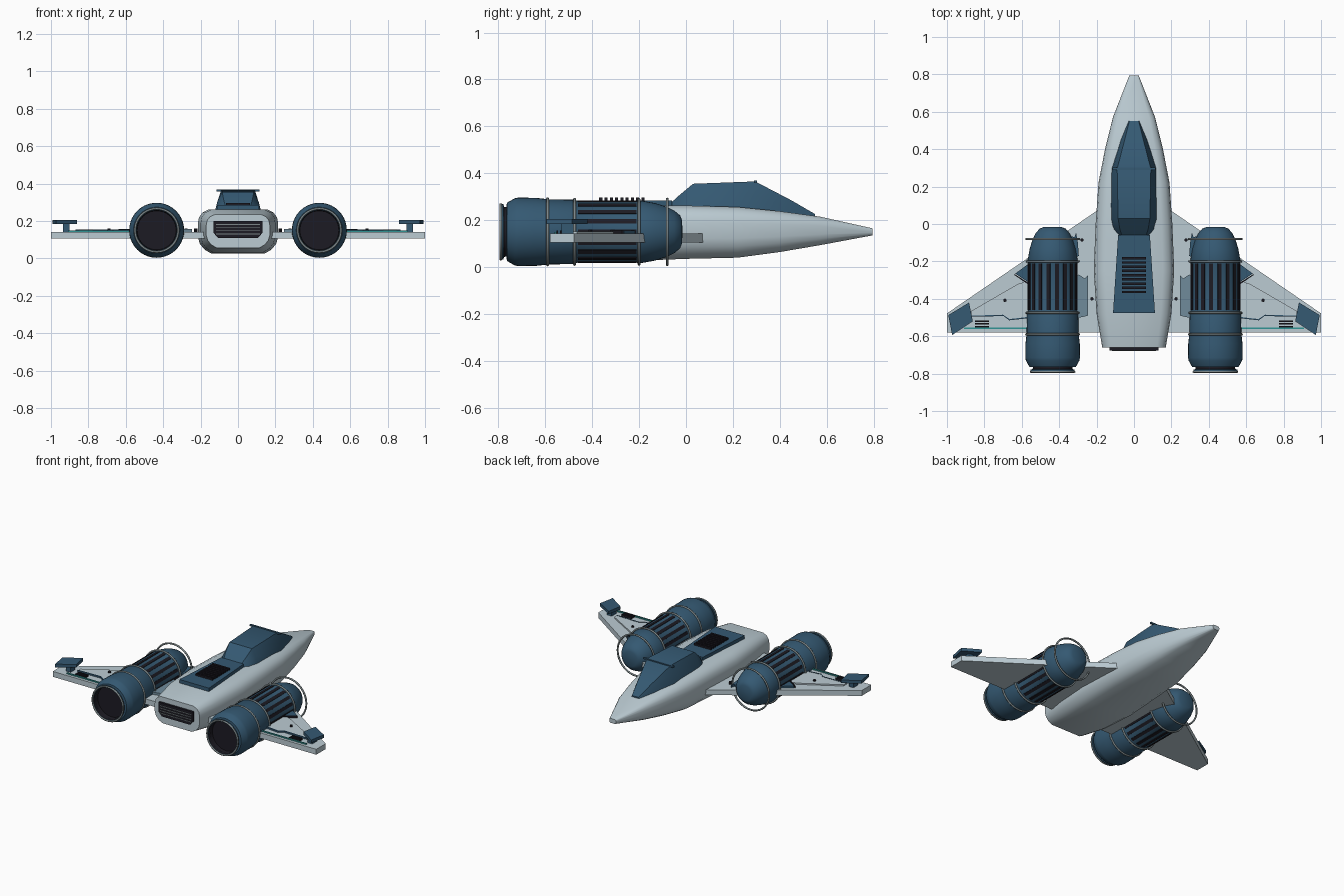
import bpy, bmesh, math
from mathutils import Vector, Matrix

if "Cube" in bpy.data.objects:
    bpy.data.objects.remove(bpy.data.objects["Cube"])


def material(name, rgb):
    m = bpy.data.materials.new(name)
    m.use_nodes = True
    m.diffuse_color = (*rgb, 1)
    m.node_tree.nodes["Principled BSDF"].inputs["Base Color"].default_value = (*rgb, 1)
    return m


HULL = material("pale hull grey", (0.50, 0.60, 0.65))
BLUE = material("deep blue", (0.035, 0.10, 0.17))
DARK = material("near black", (0.012, 0.011, 0.017))
RING = material("ring grey", (0.20, 0.24, 0.25))
PANEL = material("slate blue panel", (0.16, 0.26, 0.33))
TEAL = material("teal trim", (0.03, 0.30, 0.30))


def finish(name, bm, mats, smooth=None):
    bmesh.ops.recalc_face_normals(bm, faces=bm.faces)
    mesh = bpy.data.meshes.new(name)
    bm.to_mesh(mesh)
    bm.free()
    for m in mats:
        mesh.materials.append(m)
    ob = bpy.data.objects.new(name, mesh)
    bpy.context.collection.objects.link(ob)
    if smooth:
        bpy.ops.object.select_all(action='DESELECT')
        ob.select_set(True)
        bpy.context.view_layer.objects.active = ob
        bpy.ops.object.shade_smooth_by_angle(angle=math.radians(smooth))
    return ob


def loft(name, rings, mats, smooth=None, closed=False):
    """Skin a list of equally long point rings; cap both ends unless closed."""
    bm = bmesh.new()
    vs = [[bm.verts.new(p) for p in r] for r in rings]
    n = len(vs[0])
    pairs = list(zip(vs, vs[1:])) + ([(vs[-1], vs[0])] if closed else [])
    for a, b in pairs:
        for i in range(n):
            bm.faces.new((a[i], a[(i + 1) % n], b[(i + 1) % n], b[i]))
    if not closed:
        bm.faces.new(vs[0])
        bm.faces.new(vs[-1])
    return finish(name, bm, mats, smooth)


def prism(name, pts, z0, z1, mat, side=1):
    """Flat plate with the given plan outline, mirrored by side."""
    return loft(name, [[(x * side, y, z) for x, y in pts] for z in (z0, z1)], [mat])


def box(name, x0, x1, y0, y1, z0, z1, mat, side=1):
    return prism(name, [(x0, y0), (x1, y0), (x1, y1), (x0, y1)], z0, z1, mat, side)


def circle(cx, cz, y, r, n=40):
    return [(cx + r * math.cos(2 * math.pi * i / n), y,
             cz + r * math.sin(2 * math.pi * i / n)) for i in range(n)]


def hoop(name, cx, cz, y, r, t, mat):
    """Thin torus around the y axis."""
    rings = []
    for k in range(8):
        a = 2 * math.pi * k / 8
        rings.append(circle(cx, cz, y + t * math.sin(a), r + t * math.cos(a)))
    return loft(name, rings, [mat], 60, closed=True)


# Fuselage: rounded flat section, (y, half width, bottom, top)
half = [(0.72, 1), (0.88, 0.93), (0.97, 0.82), (1, 0.68), (1, 0.38),
        (0.95, 0.22), (0.83, 0.09), (0.66, 0)]
section = half + [(-x, z) for x, z in reversed(half)]
stations = [(-0.66, 0.17, 0.055, 0.235), (-0.48, 0.2, 0.03, 0.26), (-0.25, 0.215, 0.025, 0.262),
            (0, 0.205, 0.035, 0.262), (0.22, 0.19, 0.04, 0.256), (0.40, 0.155, 0.064, 0.238),
            (0.57, 0.113, 0.093, 0.215), (0.795, 0.025, 0.135, 0.165)]
loft("fuselage", [[(w * x, y, b + (t - b) * z) for x, z in section]
                  for y, w, b, t in stations], [HULL], 35)

# Canopy: bevelled trapezoid sections, (y, base half width, top half width, base, top)
canopy = [(-0.075, 0.075, 0.06, 0.24, 0.264), (-0.03, 0.115, 0.075, 0.24, 0.305),
          (0.03, 0.127, 0.085, 0.24, 0.355), (0.295, 0.122, 0.09, 0.23, 0.365),
          (0.45, 0.075, 0.05, 0.21, 0.284), (0.55, 0.032, 0.025, 0.2, 0.226)]
rings = []
for y, w, t, b, h in canopy:
    side = [(t, h), (w * 0.6 + t * 0.4, b + (h - b) * 0.55), (w, b)]
    rings.append([(x, y, z) for x, z in side] + [(-x, y, z) for x, z in reversed(side)])
loft("canopy", rings, [BLUE], 30)
box("canopy_frame_bar", -0.115, 0.115, 0.29, 0.303, 0.358, 0.368, BLUE)

# Spine deck with slatted vent
prism("spine_deck", [(0.085, -0.06), (0.112, -0.475), (-0.112, -0.475), (-0.085, -0.06)],
      0.25, 0.284, BLUE)
for i in range(9):
    y = -0.37 + i * 0.0225
    box(f"spine_vent_slat_{i + 1}", -0.065, 0.065, y, y + 0.013, 0.28, 0.296, DARK)

# Rear grille
loft("rear_grille", [[(x * s, y, z) for x, z in
                      ((0.13, 0.2), (0.13, 0.135), (0.105, 0.108),
                       (-0.105, 0.108), (-0.13, 0.135), (-0.13, 0.2))]
                     for y, s in ((-0.65, 1), (-0.675, 1))], [DARK])
for i in range(4):
    z = 0.128 + i * 0.017
    box(f"grille_bar_{i + 1}", -0.118, 0.118, -0.679, -0.67, z, z + 0.004, RING)

# Engine profile, (y, radius), from the nozzle floor out and forward to the dome
profile = [(-0.75, 0.004), (-0.75, 0.104), (-0.79, 0.108), (-0.79, 0.118), (-0.778, 0.118),
           (-0.776, 0.106), (-0.765, 0.106), (-0.764, 0.124), (-0.73, 0.143), (-0.715, 0.146),
           (-0.64, 0.145), (-0.585, 0.139), (-0.475, 0.137), (-0.462, 0.131), (-0.212, 0.131),
           (-0.2, 0.135), (-0.13, 0.122), (-0.085, 0.108), (-0.05, 0.091), (-0.025, 0.07),
           (-0.017, 0.05), (-0.015, 0.004)]
EX, EZ = 0.435, 0.15

for s, label in ((1, "left"), (-1, "right")):
    cx = EX * s
    # Engine body, dark inside the nozzle and in the neck
    eng = loft(f"{label}_engine", [circle(cx, EZ, y, r) for y, r in profile], [BLUE, DARK], 35)
    for p in eng.data.polygons:
        r = math.hypot(p.center.x - cx, p.center.z - EZ)
        if p.center.y < -0.74 and r < 0.108:
            p.material_index = 1
    # Dark slots around the middle of the engine
    bm = bmesh.new()
    for k in range(18):
        a = 2 * math.pi * k / 18
        spot = Vector((cx + 0.130 * math.cos(a), -0.335, EZ + 0.130 * math.sin(a)))
        turn = Matrix.Rotation(-a, 4, 'Y')
        bmesh.ops.create_cube(bm, size=1, matrix=Matrix.Translation(spot) @ turn
                              @ Matrix.Diagonal((0.008, 0.25, 0.02, 1)))
    finish(f"{label}_engine_slots", bm, [DARK])
    # Engine hoops
    for i, (y, r) in enumerate(((-0.79, 0.116), (-0.59, 0.141), (-0.475, 0.139),
                                (-0.2, 0.138), (-0.08, 0.14))):
        hoop(f"{label}_engine_hoop_{i + 1}", cx, EZ, y, r, 0.006, RING)

    # Wing
    prism(f"{label}_wing", [(0.17, 0.09), (0.2, 0.07), (1, -0.478), (1, -0.58), (0.17, -0.58)],
          0.105, 0.142, HULL, s)
    # Raised outer wing panel with a blue inner corner
    prism(f"{label}_wing_panel", [(0.55, -0.30), (0.62, -0.32), (0.87, -0.465), (0.87, -0.49),
                                  (0.7, -0.485), (0.665, -0.508), (0.55, -0.495)],
          0.14, 0.151, HULL, s)
    prism(f"{label}_wing_corner", [(0.56, -0.21), (0.635, -0.265), (0.56, -0.315)],
          0.14, 0.155, BLUE, s)
    prism(f"{label}_wing_seam", [(0.56, -0.318), (0.64, -0.267), (0.64, -0.273), (0.56, -0.327)],
          0.14, 0.157, DARK, s)
    prism(f"{label}_wing_panel_edge", [(0.55, -0.495), (0.665, -0.508), (0.7, -0.485),
                                       (0.87, -0.49), (0.87, -0.496), (0.698, -0.492),
                                       (0.667, -0.515), (0.55, -0.502)], 0.14, 0.153, BLUE, s)
    # Trailing edge trim and vents
    box(f"{label}_wing_trim", 0.55, 0.91, -0.561, -0.553, 0.14, 0.15, TEAL, s)
    for i in range(3):
        y = -0.515 - i * 0.015
        box(f"{label}_wing_vent_{i + 1}", 0.775, 0.85, y - 0.008, y, 0.14, 0.155, DARK, s)
    # Winglet on a short post
    prism(f"{label}_winglet", [(0.882, -0.42), (0.993, -0.487), (0.972, -0.594), (0.862, -0.52)],
          0.183, 0.204, BLUE, s)
    box(f"{label}_winglet_post", 0.90, 0.935, -0.53, -0.48, 0.14, 0.185, BLUE, s)
    # Inner panels and bracket beside the engine
    prism(f"{label}_inner_panel", [(0.247, -0.275), (0.245, -0.49), (0.31, -0.505), (0.33, -0.33),
                                   (0.28, -0.31)], 0.14, 0.158, PANEL, s)
    prism(f"{label}_inner_flap", [(0.25, -0.30), (0.295, -0.27), (0.33, -0.3), (0.33, -0.34),
                                  (0.275, -0.36)], 0.14, 0.155, PANEL, s)
    prism(f"{label}_engine_bracket", [(0.31, -0.045), (0.318, -0.07), (0.36, -0.06), (0.36, -0.2),
                                      (0.295, -0.17), (0.3, -0.1)], 0.14, 0.157, BLUE, s)
    # Dark studs
    for i, (x, y) in enumerate(((0.278, -0.085), (0.225, -0.4), (0.69, -0.408))):
        loft(f"{label}_wing_stud_{i + 1}",
             [[(px, y + pz, z) for px, _, pz in circle(x * s, 0, 0, 0.009, 10)]
              for z in (0.14, 0.16)], [DARK])
